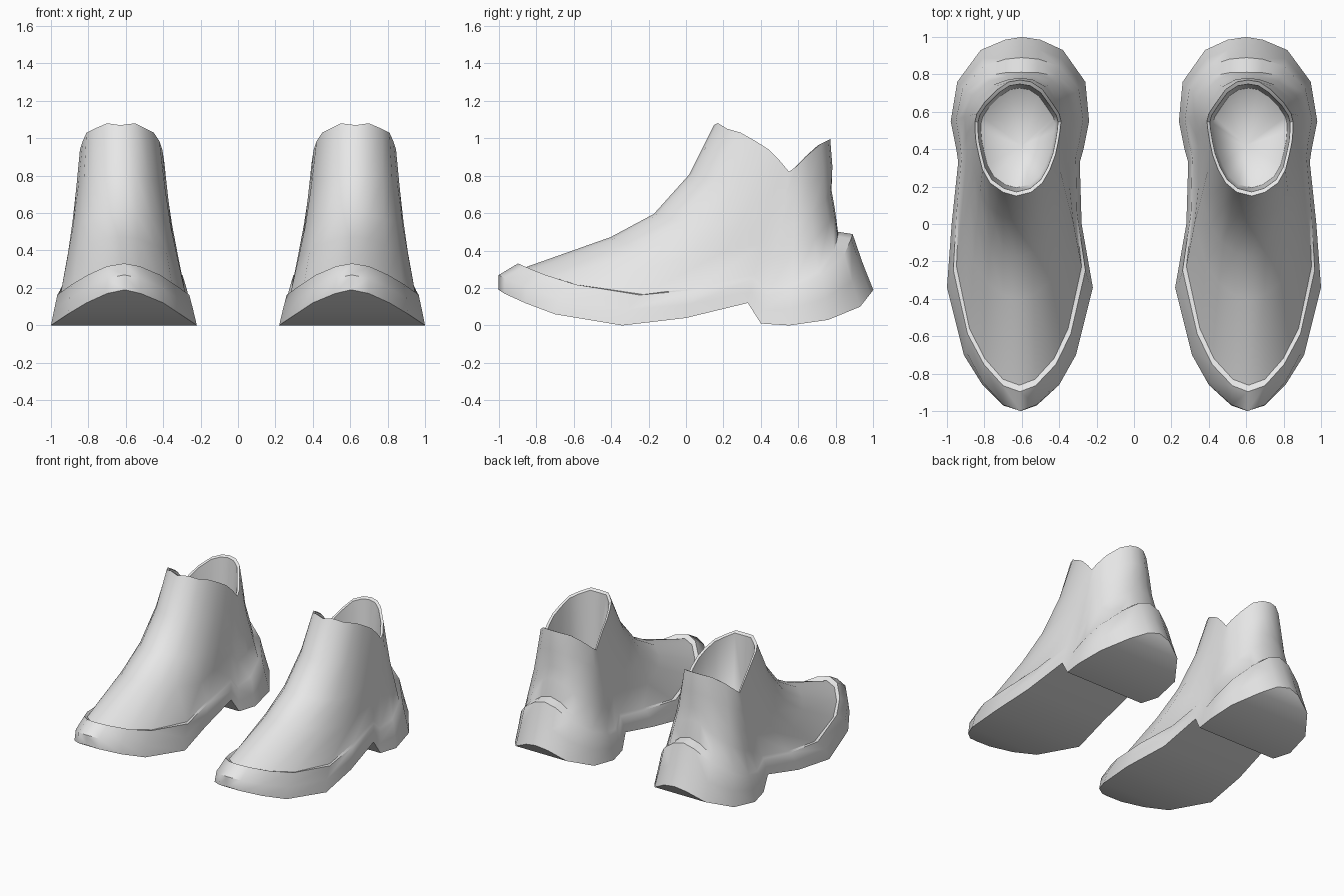
import bpy
import bmesh
import math
from mathutils import Vector

old = bpy.data.objects.get("Cube")
if old:
    bpy.data.objects.remove(old, do_unlink=True)

grey = bpy.data.materials.new("plain_grey")
grey.use_nodes = True
grey.diffuse_color = (0.8, 0.8, 0.8, 1)
grey.node_tree.nodes["Principled BSDF"].inputs["Base Color"].default_value = (0.8, 0.8, 0.8, 1)

# Stations run from toe to heel: y, z, outer x, inner x
sole = [
    (-1, .19, .605, .605), (-.97, .17, .7, .52), (-.86, .12, .81, .4),
    (-.7, .06, .91, .31), (-.34, 0, 1, .22), (0, .04, .975, .28),
    (.33, .12, .94, .29), (.4, .01, .95, .27), (.55, 0, .98, .24),
    (.76, .03, .945, .26), (.93, .1, .82, .38), (.985, .17, .69, .5),
    (1, .19, .6, .6),
]
collar = [
    (.15, 1.07, .63, .63), (.17, 1.08, .7, .55), (.22, 1.05, .77, .49),
    (.29, 1.03, .81, .45), (.37, .985, .83, .42), (.44, .94, .845, .405),
    (.5, .88, .85, .395), (.55, .82, .85, .39), (.59, .85, .84, .4),
    (.65, .91, .8, .44), (.72, .97, .73, .49), (.76, .99, .67, .55),
    (.77, .995, .61, .61),
]
last = len(sole) - 1

# Progress from sole to collar of each ring, as (along y, along z)
toe_path = [(0, 0), (0, .09), (.09, .16), (.12, .135), (.52, .32), (.72, .46), (.885, .7), (1, 1)]
side_path = [(0, 0), (.08, .08), (.17, .17), (.2, .2), (.45, .42), (.65, .62), (.85, .82), (1, 1)]
heel_path = [(0, 0), (.25, .18), (.48, .37), (.82, .385), (.9, .55), (.97, .66), (.95, .82), (1, 1)]
narrowing = [0, .1, .2, .3, .52, .7, .86, 1]


def ring_points(k):
    """One closed ring: down the outer side from the toe, back up the inner side."""
    outer, inner = [], []
    for i, (s, c) in enumerate(zip(sole, collar)):
        turn = math.cos(math.pi * i / last)
        toe = max(0, turn)
        heel = max(0, -turn) ** 2
        u, v = (toe * t + heel * h + (1 - toe - heel) * m
                for t, h, m in zip(toe_path[k], heel_path[k], side_path[k]))
        y = s[0] + (c[0] - s[0]) * u
        z = s[1] + (c[1] - s[1]) * v
        w = narrowing[k]
        outer.append(Vector((s[2] + (c[2] - s[2]) * w, y, z)))
        inner.append(Vector((s[3] + (c[3] - s[3]) * w, y, z)))
    return outer + inner[-2:0:-1]


def bridge(bm, a, b):
    n = len(a)
    for i in range(n):
        j = (i + 1) % n
        bm.faces.new((a[i], a[j], b[j], b[i]))


def build_boot(name, side):
    bm = bmesh.new()

    def add_ring(points):
        return [bm.verts.new((p.x * side, p.y, p.z)) for p in points]

    # Outer upper
    rings = [add_ring(ring_points(k)) for k in range(len(narrowing))]

    # Rim and lining, narrowing towards the footbed
    centre = Vector((.62, .46, .45))
    top = ring_points(len(narrowing) - 1)
    for scale, drop in ((.93, .02), (.86, .75)):
        ring = []
        for p in top:
            q = centre + (p - centre) * scale
            q.z = p.z + (centre.z - p.z) * drop
            ring.append(q)
        rings.append(add_ring(ring))
    for a, b in zip(rings, rings[1:]):
        bridge(bm, a, b)

    # Footbed fan
    hub = bm.verts.new((.6 * side, .42, .42))
    floor = rings[-1]
    for i in range(len(floor)):
        bm.faces.new((floor[i], floor[(i + 1) % len(floor)], hub))

    # Sole, arch and heel strips
    edge = rings[0]
    for i in range(last):
        strip = [edge[i], edge[i + 1], edge[-i - 1], edge[-i]]
        bm.faces.new(list(dict.fromkeys(strip)))

    bmesh.ops.recalc_face_normals(bm, faces=bm.faces)
    mesh = bpy.data.meshes.new(name)
    bm.to_mesh(mesh)
    bm.free()
    mesh.materials.append(grey)
    boot = bpy.data.objects.new(name, mesh)
    bpy.context.collection.objects.link(boot)
    bpy.ops.object.select_all(action="DESELECT")
    boot.select_set(True)
    bpy.context.view_layer.objects.active = boot
    bpy.ops.object.shade_smooth_by_angle(angle=math.radians(45))


build_boot("left_boot", 1)
build_boot("right_boot", -1)
